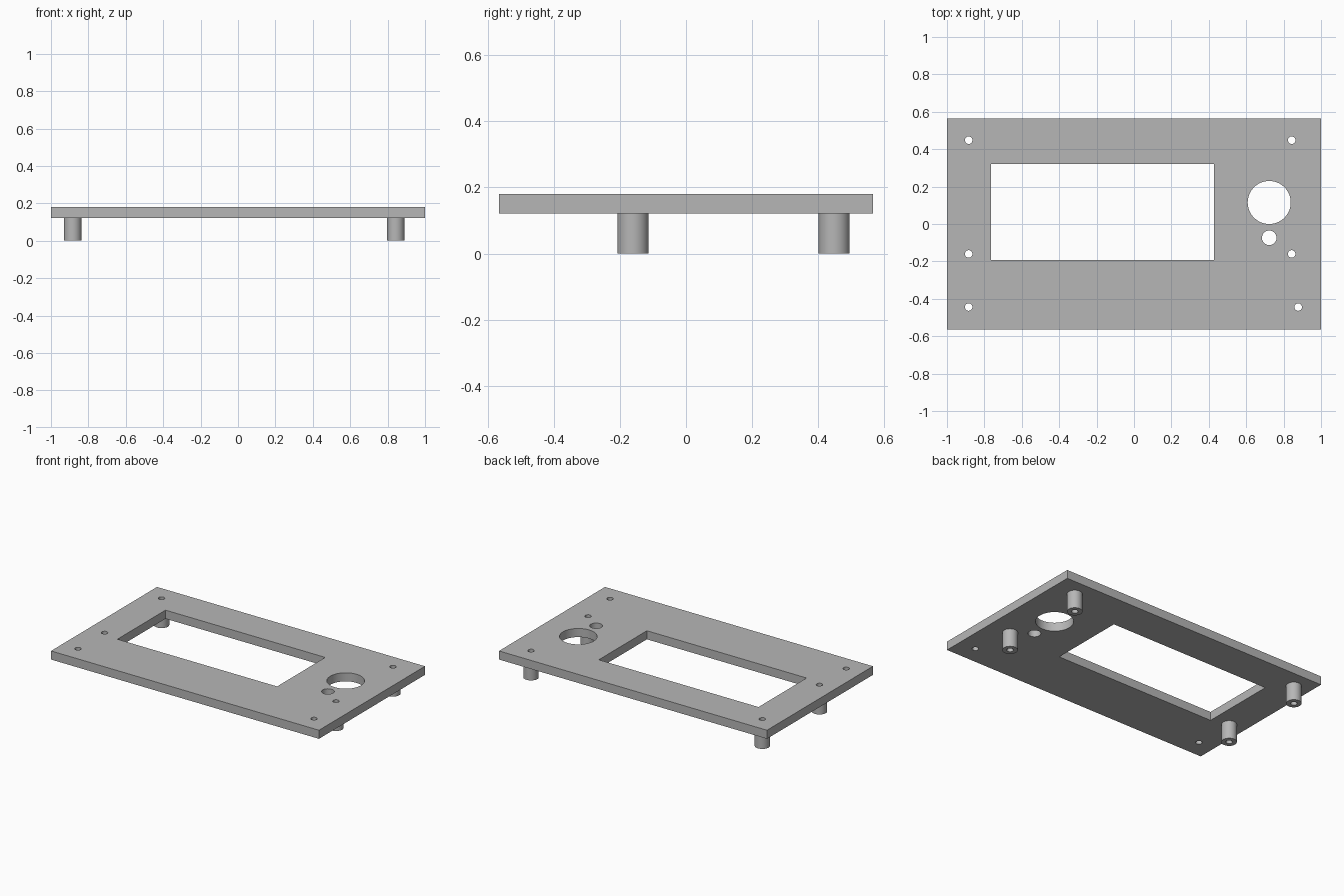
import bpy, bmesh
from math import cos, sin, tau, radians

cube = bpy.data.objects.get("Cube")
if cube:
    bpy.data.objects.remove(cube, do_unlink=True)

GREY = (0.47, 0.47, 0.47, 1)
grey = bpy.data.materials.new("plain grey")
grey.use_nodes = True
grey.diffuse_color = GREY
grey.node_tree.nodes["Principled BSDF"].inputs["Base Color"].default_value = GREY

PLATE_BOTTOM, PLATE_TOP = 0.122, 0.18
SCREW_R, POST_R = 0.02, 0.047


def circle(x, y, r, n=48):
    return [(x + r * cos(tau * i / n), y + r * sin(tau * i / n)) for i in range(n)]


def rectangle(x0, x1, y0, y1):
    return [(x0, y0), (x1, y0), (x1, y1), (x0, y1)]


def extruded(name, loops, z0, z1):
    """Extrude an outline with holes (first loop is the outside) from z0 to z1."""
    curve = bpy.data.curves.new(name, "CURVE")
    curve.dimensions = "2D"
    curve.fill_mode = "BOTH"
    curve.extrude = (z1 - z0) / 2
    for loop in loops:
        spline = curve.splines.new("POLY")
        spline.points.add(len(loop) - 1)
        for point, (x, y) in zip(spline.points, loop):
            point.co = (x, y, 0, 1)
        spline.use_cyclic_u = True
    helper = bpy.data.objects.new(name + " outline", curve)
    bpy.context.scene.collection.objects.link(helper)
    bpy.context.view_layer.update()
    evaluated = helper.evaluated_get(bpy.context.evaluated_depsgraph_get())
    mesh = bpy.data.meshes.new_from_object(evaluated)
    bpy.data.objects.remove(helper, do_unlink=True)

    # Weld walls to caps and lift to height
    bm = bmesh.new()
    bm.from_mesh(mesh)
    bmesh.ops.remove_doubles(bm, verts=bm.verts, dist=1e-5)
    bmesh.ops.recalc_face_normals(bm, faces=bm.faces)
    bmesh.ops.translate(bm, verts=bm.verts, vec=(0, 0, (z0 + z1) / 2))
    bm.to_mesh(mesh)
    bm.free()

    mesh.materials.clear()
    mesh.materials.append(grey)
    obj = bpy.data.objects.new(name, mesh)
    bpy.context.scene.collection.objects.link(obj)
    bpy.ops.object.select_all(action="DESELECT")
    obj.select_set(True)
    bpy.context.view_layer.objects.active = obj
    bpy.ops.object.shade_smooth_by_angle(angle=radians(30))
    return obj


# Hole positions: four over the posts, two near the front corners
post_spots = {
    "back_right": (-0.884, 0.448), "back_left": (0.843, 0.448),
    "front_right": (-0.884, -0.16), "front_left": (0.843, -0.16),
}
corner_spots = [(-0.884, -0.444), (0.878, -0.444)]

# Panel with display window, knob hole, small hole and screw holes
panel = [rectangle(-1, 1, -0.565, 0.565),
         rectangle(-0.765, 0.427, -0.193, 0.32),
         circle(0.723, 0.115, 0.115, 96),
         circle(0.723, -0.074, 0.039)]
panel += [circle(x, y, SCREW_R) for x, y in [*post_spots.values(), *corner_spots]]
extruded("panel", panel, PLATE_BOTTOM, PLATE_TOP)

# Hollow mounting posts under the panel
for place, (x, y) in post_spots.items():
    extruded(place + "_post", [circle(x, y, POST_R), circle(x, y, SCREW_R)], 0, PLATE_BOTTOM)
